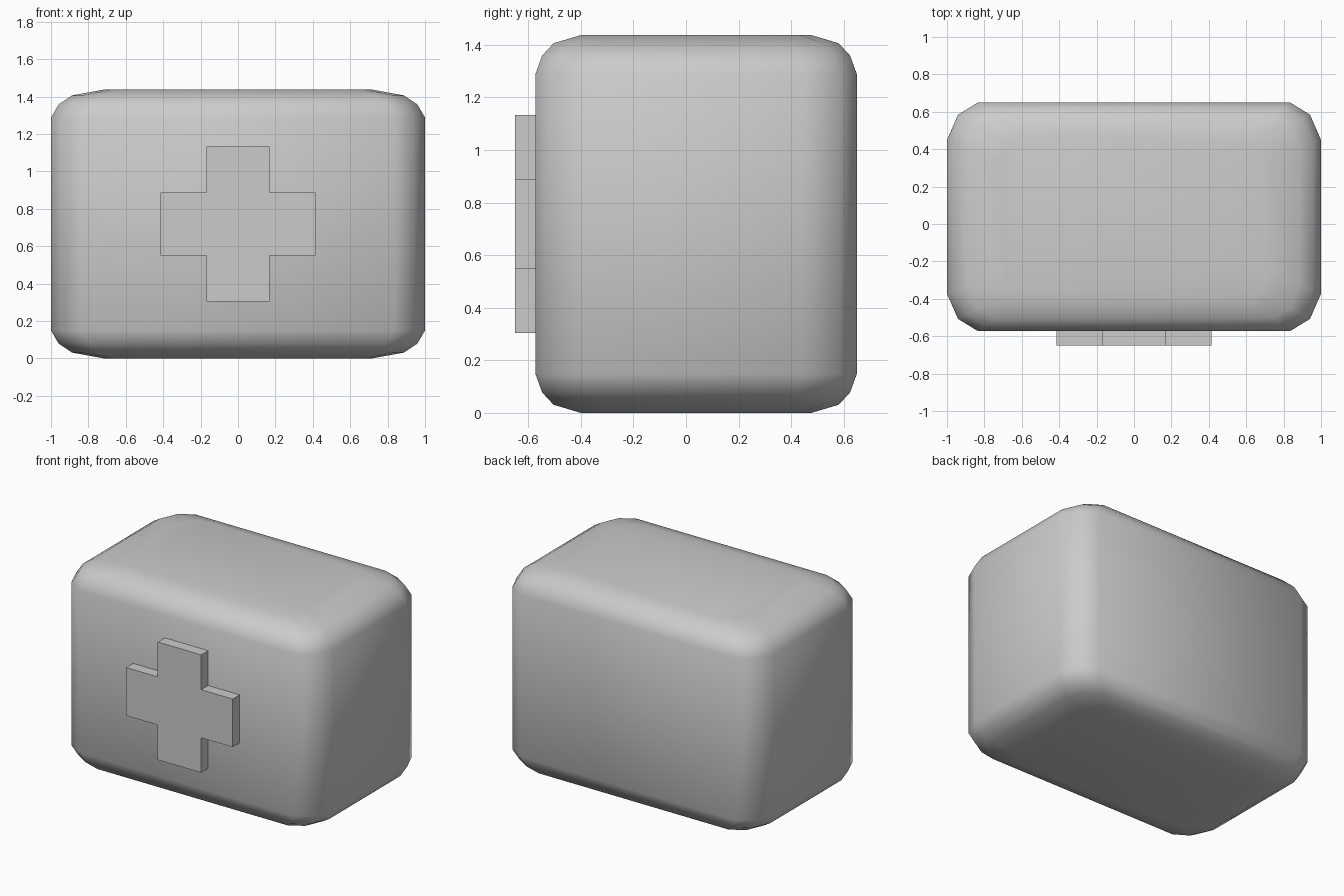
import bpy, bmesh

if "Cube" in bpy.data.objects:
    bpy.data.objects.remove(bpy.data.objects["Cube"])

def make_object(name, bm):
    bmesh.ops.recalc_face_normals(bm, faces=bm.faces)
    mesh = bpy.data.meshes.new(name)
    bm.to_mesh(mesh)
    bm.free()
    obj = bpy.data.objects.new(name, mesh)
    bpy.context.collection.objects.link(obj)
    return obj

# Case body: a chamfered rectangle outline, shrunk ring by ring toward top and bottom
HEIGHT, CENTRE_Y = 1.437, 0.0385
corner = [(1.0, 0.411), (0.941, 0.546), (0.834, 0.6115)]
outline = (corner + [(-x, y) for x, y in reversed(corner)]
           + [(-x, -y) for x, y in corner] + [(x, -y) for x, y in reversed(corner)])
lower = [(0.0, 0.717), (0.031, 0.887), (0.078, 0.958), (0.149, 1.0)]
levels = lower + [(HEIGHT - z, s) for z, s in reversed(lower)]

bm = bmesh.new()
rings = [[bm.verts.new((x * s, y * s + CENTRE_Y, z)) for x, y in outline] for z, s in levels]
n = len(outline)
for a, b in zip(rings, rings[1:]):
    for i in range(n):
        j = (i + 1) % n
        bm.faces.new((a[i], a[j], b[j], b[i]))
bm.faces.new(rings[0])
bm.faces.new(rings[-1])
for f in bm.faces:
    f.smooth = True
case_body = make_object("case_body", bm)

# Raised cross on the front, extruded from its outline
ARM, HALF, MID_Z = 0.414, 0.169, HEIGHT / 2
quarter = [(ARM, HALF), (HALF, HALF), (HALF, ARM)]
cross_outline = (quarter + [(-x, z) for x, z in reversed(quarter)]
                 + [(-x, -z) for x, z in quarter] + [(x, -z) for x, z in reversed(quarter)])
bm = bmesh.new()
face = bm.faces.new([bm.verts.new((x, -0.65, z + MID_Z)) for x, z in cross_outline])
ext = bmesh.ops.extrude_face_region(bm, geom=[face], use_keep_orig=True)
for v in ext["geom"]:
    if isinstance(v, bmesh.types.BMVert):
        v.co.y = -0.57
make_object("front_cross", bm)
